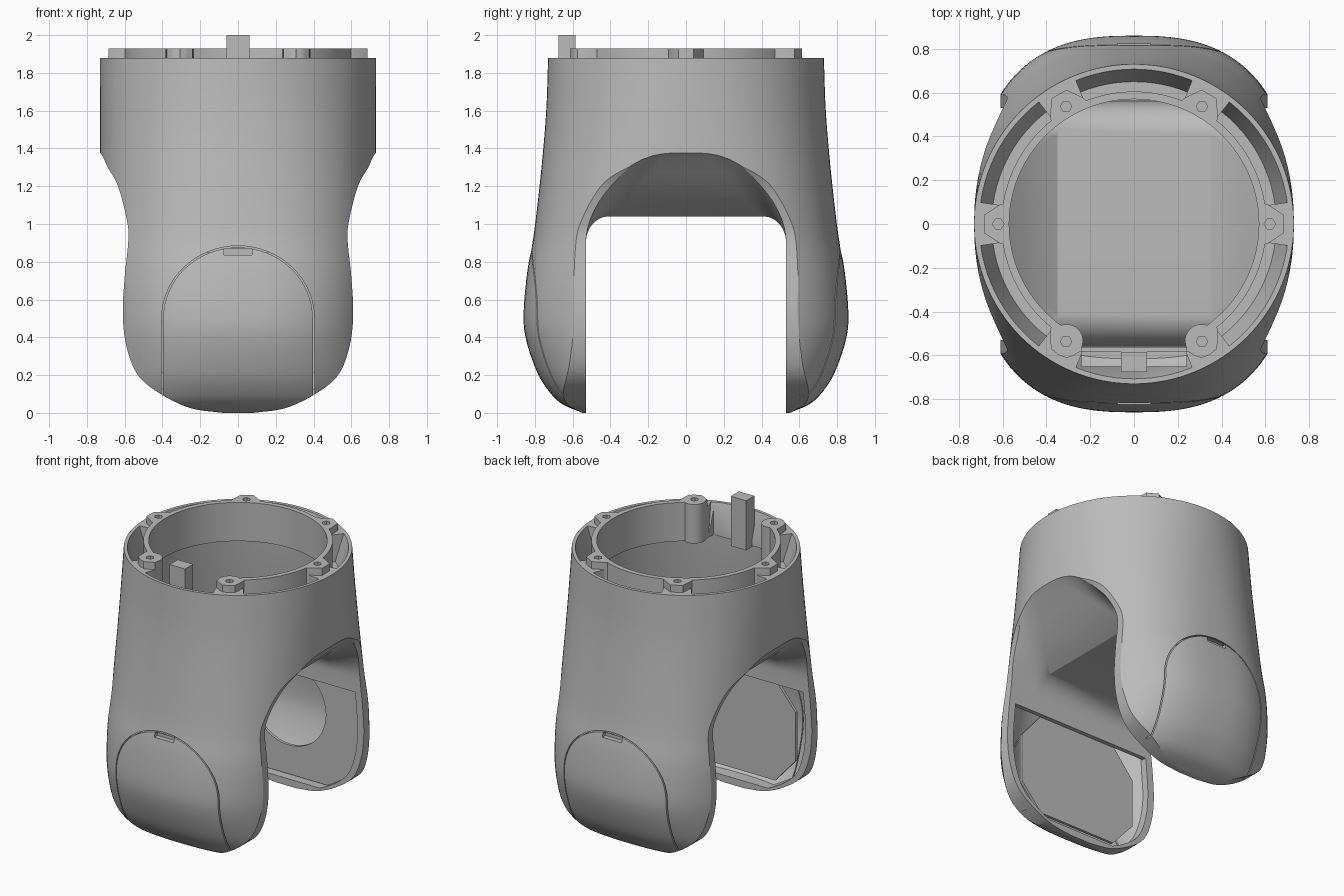
import bpy, bmesh, math
from mathutils import Vector

cube = bpy.data.objects.get("Cube")
if cube:
    bpy.data.objects.remove(cube)

grey = bpy.data.materials.new("plain grey")
grey.use_nodes = True
COLOUR = (0.5, 0.5, 0.5, 1)
grey.diffuse_color = COLOUR
grey.node_tree.nodes["Principled BSDF"].inputs["Base Color"].default_value = COLOUR


def spline(pts, steps=5):
    """Catmull-Rom curve through 2D points."""
    p = [Vector(q) for q in pts]
    p = [2 * p[0] - p[1]] + p + [2 * p[-1] - p[-2]]
    out = []
    for a, b, c, d in zip(p, p[1:], p[2:], p[3:]):
        for i in range(steps):
            t = i / steps
            out.append(0.5 * (2 * b + (c - a) * t + (2 * a - 5 * b + 4 * c - d) * t**2
                              + (3 * b - a - 3 * c + d) * t**3))
    return out + [p[-2]]


def loft(name, rings):
    """Closed solid through equal rings of points."""
    bm = bmesh.new()
    vs = [[bm.verts.new(c) for c in r] for r in rings]
    n = len(rings[0])
    for r, s in zip(vs, vs[1:]):
        for i in range(n):
            j = (i + 1) % n
            bm.faces.new((r[i], r[j], s[j], s[i]))
    bm.faces.new(vs[0])
    bm.faces.new(vs[-1])
    bmesh.ops.recalc_face_normals(bm, faces=bm.faces)
    me = bpy.data.meshes.new(name)
    bm.to_mesh(me)
    bm.free()
    me.materials.append(grey)
    ob = bpy.data.objects.new(name, me)
    bpy.context.collection.objects.link(ob)
    return ob


def prism_y(name, outline, y0, y1):
    return loft(name, [[(x, y, z) for x, z in outline] for y in (y0, y1)])


def prism_z(name, outline, z0, z1):
    return loft(name, [[(x, y, z) for x, y in outline] for z in (z0, z1)])


def box(name, x0, x1, y0, y1, z0, z1):
    return prism_z(name, [(x0, y0), (x1, y0), (x1, y1), (x0, y1)], z0, z1)


def circle(r, cx=0, cy=0, n=96):
    return [(cx + r * math.cos(math.tau * i / n), cy + r * math.sin(math.tau * i / n))
            for i in range(n)]


def boolean(ob, tool, op="DIFFERENCE"):
    m = ob.modifiers.new("cut", "BOOLEAN")
    m.object, m.operation, m.solver = tool, op, "EXACT"
    bpy.context.view_layer.objects.active = ob
    bpy.ops.object.modifier_apply(modifier=m.name)
    bpy.data.objects.remove(tool)


# Profiles: half depth by height, and half width of the legs by height
DEPTH = spline([(.55, 0), (.66, .05), (.73, .12), (.79, .22), (.845, .38), (.86, .52),
                (.84, .75), (.805, .95), (.765, 1.3), (.74, 1.6), (.73, 1.88)])
WIDTH = spline([(.08, 0), (.25, .025), (.41, .1), (.53, .2), (.59, .35), (.61, .52),
                (.6, .72), (.58, .92), (.59, 1.03), (.635, 1.2), (.69, 1.3), (.74, 1.38)])


def hull(name, inset, z0, z1):
    """Barrel whose section goes from round at the top to a squarer oval below."""
    rings = []
    for b, z in DEPTH:
        if z0 <= z <= z1:
            e = 2 / (2 + .62 * min(1, (1.88 - z) / 1.2))
            ring = []
            for i in range(128):
                c, s = math.cos(math.tau * i / 128), math.sin(math.tau * i / 128)
                ring.append((math.copysign(abs(c)**e, c) * (.73 - inset),
                             math.copysign(abs(s)**e, s) * (b - inset), z))
            rings.append(ring)
    return loft(name, rings)


# Passage sections: x, top height, corner radii
SADDLE = [(.8, 1.44, .47, .49), (.7, 1.35, .4, .43), (.6, 1.245, .32, .35),
          (.5, 1.15, .23, .25), (.42, 1.085, .17, .18), (.35, 1.04, .12, .14)]


def arch(top, ry, rz, foot, grow):
    arc = [(.53 - ry + (ry + grow) * math.cos(t), top - rz + (rz + grow) * math.sin(t))
           for t in [math.pi / 2 * i / 12 for i in range(13)]]
    arc = [(.53 + grow, foot)] + arc
    return arc + [(-y, z) for y, z in reversed(arc)]


def saddle(name, section):
    """Loft of arch sections, flaring upward at both sides."""
    rings = [[(x, y, z) for y, z in section(*dims)] for x, *dims in SADDLE]
    return loft(name, rings + [[(-x, y, z) for x, y, z in r] for r in reversed(rings)])


def trim_sides(ob, inset):
    for s in (-1, 1):
        edge = [(s * (w - inset), z) for w, z in WIDTH]
        edge += [(s * 1.3, 1.38), (s * 1.3, -.2), (s * .02, -.2)]
        boolean(ob, prism_y("side_cutter", edge, -1.2, 1.2))


# Main shell with the passage between its legs, hollowed
shell = hull("housing_shell", 0, 0, 2)
trim_sides(shell, 0)
boolean(shell, saddle("passage_cutter", lambda t, ry, rz: arch(t, ry, rz, -.5, 0)))
hollow = hull("hollow_cutter", .045, .04, 1.67)
trim_sides(hollow, .05)
boolean(shell, hollow)
boolean(shell, prism_z("bore_cutter", circle(.57), 1.5, 2))

# Thin arched floor that closes the hollow above the passage
floor = saddle("saddle_floor", lambda t, ry, rz:
               arch(t, ry, rz, .8, 0) + arch(t, ry, rz, .8, .03)[::-1])
boolean(floor, hull("floor_limit", .01, 0, 2), "INTERSECT")
trim_sides(floor, .005)

# Pockets with a sloping outer wall around the top rim, between the screw bosses
for k in range(6):
    mid = math.radians(60 * k + 30)
    arc = [mid + math.radians(-22 + 44 * i / 12) for i in range(13)]
    rings = []
    for r, z in ((.65, 1.69), (.71, 1.89)):
        ring = [(r * math.cos(a), r * math.sin(a), z) for a in arc]
        rings.append(ring + [(.6 * math.cos(a), .6 * math.sin(a), z) for a in reversed(arc)])
    boolean(shell, loft("pocket_cutter", rings))
boolean(shell, box("peg_bay_cutter", -.24, .24, -.65, -.45, 1.5, 2.1))


def cover_outline(d):
    half = [(.4 + d, -.1)] + [((.4 + d) * math.cos(t), .5 + (.38 + d) * math.sin(t))
                              for t in [math.pi * i / 32 for i in range(33)]]
    return half + [(-.4 - d, -.1)]


# Seams and latch notches of the two end covers
for s in (-1, 1):
    seam = cover_outline(.004) + cover_outline(-.004)[::-1]
    boolean(shell, prism_y("seam_cutter", seam, s * .6, s * 1.1))
    notch = sorted((s * .79, s * 1.1))
    boolean(shell, box("notch_cutter", -.075, .075, *notch, .835, .87))

# Raised inner collar with six screw bosses, open at the front for the peg
collar = prism_z("inner_collar", circle(.605), 1.66, 1.93)
bosses = [(math.cos(math.radians(60 * k)), math.sin(math.radians(60 * k))) for k in range(6)]
for c, s in bosses:
    pad = [(r * c - t * s, r * s + t * c)
           for r, t in ((.55, -.1), (.61, -.09), (.685, -.04), (.685, .04), (.61, .09), (.55, .1))]
    boolean(collar, prism_z("boss", pad, 1.66, 1.93), "UNION")
boolean(collar, prism_z("collar_bore", circle(.57), 1.4, 2.1))
boolean(collar, box("collar_gap", -.24, .24, -.8, -.4, 1.4, 2.2))
for c, s in bosses[4:]:
    column = circle(.075, .615 * c, .615 * s, 24)
    boolean(collar, prism_z("boss_column", column, 1.655, 1.93), "UNION")
for c, s in bosses:
    hole = circle(.026, .62 * c, .62 * s, 6)
    boolean(collar, prism_z("screw_hole", hole, 1.8, 2.1))

# Locating peg at the front of the rim
peg = box("locating_peg", -.06, .06, -.675, -.585, 1.65, 2)

# Inner leg plates: a chamfered one in front, a back one with a round opening
edge = [(.3, .1), (.46, .28), (.46, .62), (.27, .85)]
front_plate = prism_y("front_leg_plate", edge + [(-x, z) for x, z in edge[::-1]], -.585, -.565)
edge = [(w - .045, z) for w, z in WIDTH if .06 < z < 1]
back_plate = prism_y("back_leg_plate", edge + [(-x, z) for x, z in edge[::-1]], .565, .585)
boolean(back_plate, prism_y("plate_opening", circle(.29, 0, .56, 40), .4, .7))

# Smooth the curved parts, keeping edges sharp
bpy.ops.object.select_all(action="DESELECT")
for ob in (shell, collar, floor):
    ob.select_set(True)
bpy.context.view_layer.objects.active = shell
bpy.ops.object.shade_smooth_by_angle(angle=math.radians(30))
